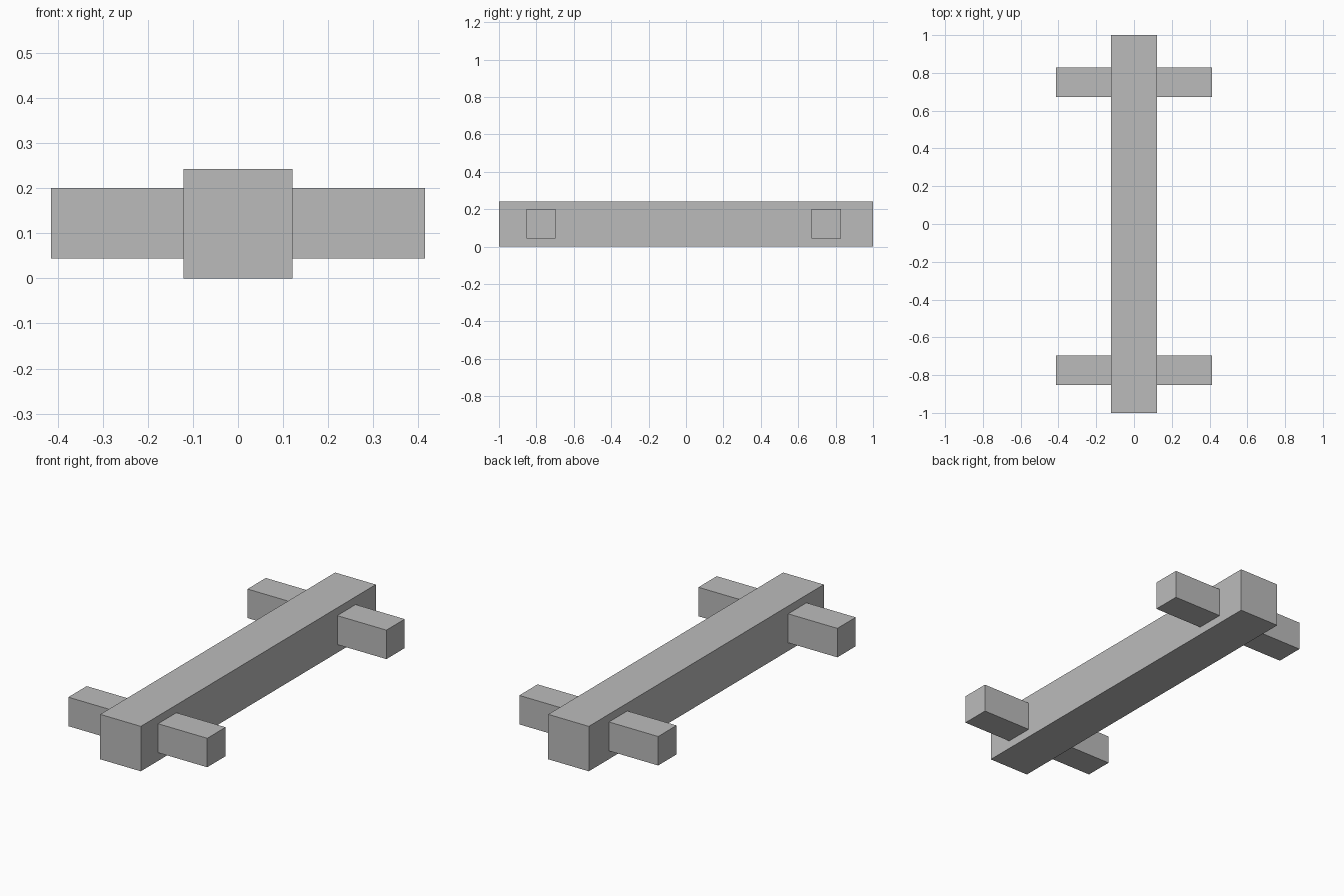
import bpy

cube = bpy.data.objects.get("Cube")
if cube:
    bpy.data.objects.remove(cube, do_unlink=True)

# Single plain grey
GREY = (0.5, 0.5, 0.5, 1.0)
mat = bpy.data.materials.new("plain_grey")
mat.use_nodes = True
mat.diffuse_color = GREY
mat.node_tree.nodes["Principled BSDF"].inputs["Base Color"].default_value = GREY


def box(name, size, center):
    bpy.ops.mesh.primitive_cube_add(size=1, location=center)
    obj = bpy.context.object
    obj.name = name
    obj.scale = size
    bpy.ops.object.transform_apply(location=False, rotation=False, scale=True)
    obj.data.materials.append(mat)
    return obj


# Long central beam
HEIGHT = 0.242
box("main_beam", (HEIGHT, 2.0, HEIGHT), (0, 0, HEIGHT / 2))

# Crossbars running through the beam near each end
for name, y in (("front_crossbar", -0.775), ("rear_crossbar", 0.75)):
    box(name, (0.828, 0.156, 0.156), (0, y, 0.122))
